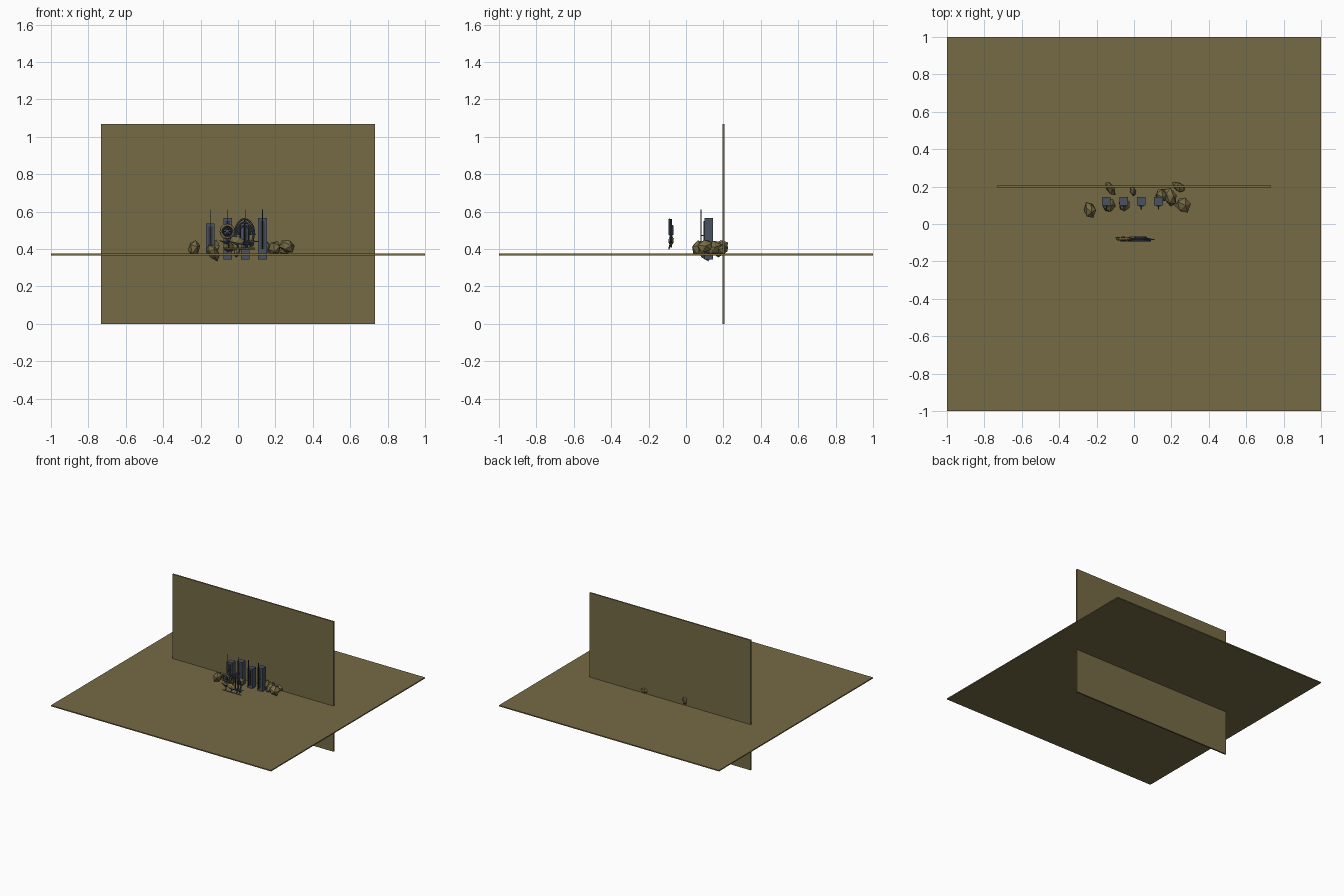
import bpy, bmesh, math, random
from mathutils import Matrix, Vector, Euler

if "Cube" in bpy.data.objects:
    bpy.data.objects.remove(bpy.data.objects["Cube"])


def material(name, rgb):
    m = bpy.data.materials.new(name)
    m.diffuse_color = (*rgb, 1)
    m.use_nodes = True
    m.node_tree.nodes["Principled BSDF"].inputs["Base Color"].default_value = m.diffuse_color
    return m


SAND = material("olive_sand", (0.18, 0.147, 0.062))
STEEL = material("blue_grey_steel", (0.068, 0.085, 0.115))
DARK = material("dark_steel", (0.03, 0.036, 0.048))


def finish(name, bm, mat):
    bmesh.ops.recalc_face_normals(bm, faces=bm.faces)
    me = bpy.data.meshes.new(name)
    bm.to_mesh(me)
    bm.free()
    me.materials.append(mat)
    ob = bpy.data.objects.new(name, me)
    bpy.context.collection.objects.link(ob)
    return ob


def box(name, lo, hi, mat):
    lo, hi = Vector(lo), Vector(hi)
    bm = bmesh.new()
    bmesh.ops.create_cube(bm, size=1, matrix=Matrix.Translation((lo + hi) / 2) @ Matrix.Diagonal((*(hi - lo), 1)))
    return finish(name, bm, mat)


def rod(name, a, b, r, mat, sides=6, r2=None):
    a, b = Vector(a), Vector(b)
    d = b - a
    bm = bmesh.new()
    rot = d.to_track_quat('Z', 'Y').to_matrix().to_4x4()
    bmesh.ops.create_cone(bm, cap_ends=True, segments=sides, radius1=r, radius2=r if r2 is None else r2,
                          depth=d.length, matrix=Matrix.Translation((a + b) / 2) @ rot)
    return finish(name, bm, mat)


def rock(name, loc, size, rot, seed):
    rng = random.Random(seed)
    bm = bmesh.new()
    bmesh.ops.create_icosphere(bm, subdivisions=1, radius=1)
    for v in bm.verts:
        v.co *= rng.uniform(0.88, 1.12)
    m = Matrix.Translation(loc) @ Euler(rot).to_matrix().to_4x4() @ Matrix.Diagonal((*size, 1))
    bmesh.ops.transform(bm, matrix=m, verts=bm.verts)
    return finish(name, bm, SAND)


def ring(name, c, R, r, mat, start=0, end=360, sx=1.0, steps=16):
    # tube swept along an arc in the xz plane
    cu = bpy.data.curves.new(name, 'CURVE')
    cu.dimensions = '3D'
    cu.bevel_depth = r
    cu.bevel_resolution = 0
    cu.use_fill_caps = True
    full = end - start >= 360
    n = steps if full else steps + 1
    sp = cu.splines.new('POLY')
    sp.points.add(n - 1)
    sp.use_cyclic_u = full
    for i, p in enumerate(sp.points):
        t = math.radians(start + (end - start) * i / steps)
        p.co = (c[0] + R * sx * math.cos(t), c[1], c[2] + R * math.sin(t), 1)
    cu.materials.append(mat)
    ob = bpy.data.objects.new(name, cu)
    bpy.context.collection.objects.link(ob)


# ground slab and the wall that crosses it
box("ground_slab", (-1, -1, 0.366), (1, 1, 0.375), SAND)
box("back_wall", (-0.732, 0.194, 0), (0.732, 0.206, 1.068), SAND)

# row of pillars, each with a slit panel and a thin mast
for x, bottom, top in ((-0.148, 0.372, 0.535), (-0.055, 0.345, 0.565),
                       (0.039, 0.345, 0.535), (0.131, 0.345, 0.565)):
    box("pillar", (x - 0.023, 0.098, bottom), (x + 0.023, 0.144, top), STEEL)
    box("pillar_panel", (x - 0.011, 0.094, 0.40), (x + 0.011, 0.099, top - 0.015), DARK)
    rod("pillar_mast", (x, 0.08, 0.40), (x, 0.08, 0.61), 0.0025, DARK)
    box("mast_bracket", (x - 0.003, 0.078, 0.47), (x + 0.003, 0.098, 0.476), DARK)

# scattered boulders
rock("left_boulder", (-0.237, 0.075, 0.405), (0.032, 0.046, 0.045), (0.3, 0.2, 0.2), 1)
rock("low_left_boulder", (-0.135, 0.10, 0.382), (0.030, 0.035, 0.052), (0.2, -0.55, 0.3), 2)
rock("middle_boulder", (-0.05, 0.10, 0.41), (0.034, 0.034, 0.03), (0.2, 0.1, 0.8), 3)
rock("wall_boulder_left", (-0.128, 0.192, 0.41), (0.022, 0.046, 0.042), (0.3, 0.2, 0.5), 4)
rock("wall_pebble", (-0.005, 0.175, 0.385), (0.014, 0.027, 0.03), (0, 0.2, 0.3), 5)
rock("inner_right_boulder", (0.145, 0.155, 0.41), (0.033, 0.04, 0.035), (0.4, 0.1, 0.3), 6)
rock("right_boulder", (0.195, 0.145, 0.405), (0.036, 0.055, 0.045), (0.1, 0.4, 0.4), 7)
rock("outer_right_boulder", (0.262, 0.103, 0.415), (0.044, 0.046, 0.036), (0.2, 0.35, 0.2), 8)
rock("wall_boulder_right", (0.24, 0.198, 0.395), (0.042, 0.025, 0.026), (0, 0.2, -0.6), 9)

# hovering machine: twin ring wheel, hub and spokes
Y = -0.08
wheel = (-0.057, Y, 0.494)
ring("wheel_rim", wheel, 0.034, 0.007, SAND)
ring("wheel_inner_ring", wheel, 0.022, 0.004, DARK)
rod("wheel_hub", (-0.057, Y - 0.012, 0.494), (-0.057, Y + 0.012, 0.494), 0.010, STEEL, 10)
for k in range(6):
    a = math.tau * k / 6
    rod("wheel_spoke", wheel, (-0.057 + 0.032 * math.cos(a), Y, 0.494 + 0.032 * math.sin(a)), 0.002, DARK, 4)

# nested arched ribs and their cross ties
for i, R in enumerate((0.085, 0.068, 0.050)):
    ring("arched_rib", (0.035, Y + 0.008 * (i - 1), 0.475), R, 0.005, STEEL, 0, 180, 0.62)
for x, top in ((0.012, 0.535), (0.035, 0.56), (0.058, 0.535)):
    rod("rib_tie", (x, Y, 0.43), (x, Y, top), 0.004, DARK)
for s in (-1, 1):
    rod("rib_leg", (0.035 + s * 0.05, Y, 0.478), (0.035 + s * 0.035, Y, 0.41), 0.006, STEEL)

# body, arms and skid
rock("machine_body", (-0.005, Y, 0.445), (0.045, 0.016, 0.026), (0, 0.2, 0), 11)
rod("upper_arm", (-0.045, Y, 0.47), (0.02, Y - 0.004, 0.43), 0.008, STEEL)
rod("rear_arm", (0.02, Y - 0.004, 0.43), (0.085, Y, 0.425), 0.007, DARK)
rod("front_spike", (-0.05, Y, 0.43), (-0.1, Y + 0.01, 0.445), 0.007, DARK, 6, 0.002)
rod("rear_spike", (0.06, Y, 0.44), (0.11, Y - 0.003, 0.44), 0.007, STEEL, 6, 0.002)
rod("skid_bar", (-0.075, Y - 0.01, 0.402), (0.09, Y - 0.01, 0.402), 0.005, SAND)
for x in (-0.05, 0.0, 0.05):
    rod("skid_strut", (x, Y - 0.01, 0.402), (x, Y, 0.445), 0.004, DARK)
